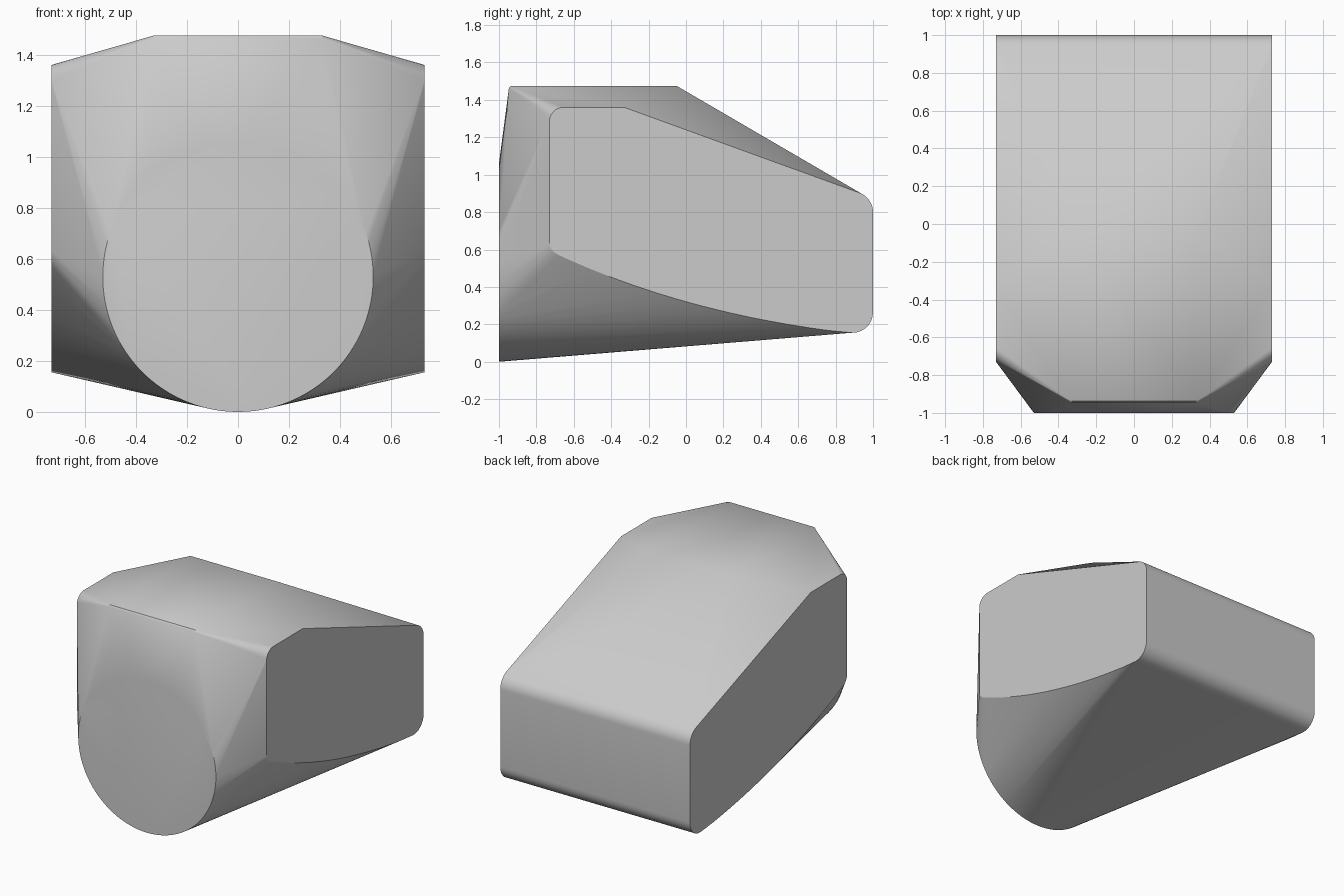
import bpy, bmesh
from math import sin, cos, pi, radians

cube = bpy.data.objects.get("Cube")
if cube:
    bpy.data.objects.remove(cube, do_unlink=True)

HALF = 0.73      # half width of the body
RADIUS = 0.53    # radius of the round front face
TOP = 0.33       # half width of the roof

grey = bpy.data.materials.new("light grey")
grey.use_nodes = True
colour = (0.6, 0.6, 0.6, 1)
grey.diffuse_color = colour
grey.node_tree.nodes["Principled BSDF"].inputs["Base Color"].default_value = colour


def arc(cy, cz, r, start, end, steps=8):
    """Points (y, z) along an arc, angles in degrees."""
    angles = [radians(start + (end - start) * i / steps) for i in range(steps + 1)]
    return [(cy + r * cos(a), cz + r * sin(a)) for a in angles]


# Side outline: rounded corners, sloping back and a curved belly
side = [(-0.33, 1.36)]
side += arc(-0.655, 1.285, 0.075, 90, 180)
side += [(-0.73, 0.63), (-0.722, 0.606), (-0.705, 0.585), (-0.68, 0.57)]
belly = [(-0.68, 0.57), (0.0, 0.255), (0.86, 0.155)]
for i in range(1, 16):
    t = i / 16
    side.append(tuple((1 - t) ** 2 * a + 2 * t * (1 - t) * b + t * t * c
                      for a, b, c in zip(*belly)))
side += arc(0.89, 0.265, 0.11, -105, 0)
side += arc(0.89, 0.80, 0.11, 0, 65)

points = [(s * HALF, y, z) for y, z in side for s in (-1, 1)]

# Round front face
SEGMENTS = 96
points += [(RADIUS * sin(2 * pi * i / SEGMENTS), -1,
            RADIUS - RADIUS * cos(2 * pi * i / SEGMENTS)) for i in range(SEGMENTS)]

# Flat roof with a narrow eased front edge
roof = [(-0.05, 1.475), (-0.938, 1.475), (-0.947, 1.463)]
points += [(s * TOP, y, z) for y, z in roof for s in (-1, 1)]

# Taut skin over the sides, the front face and the roof
bm = bmesh.new()
for p in points:
    bm.verts.new(p)
hull = bmesh.ops.convex_hull(bm, input=bm.verts)
loose = {v for v in hull["geom_interior"] if isinstance(v, bmesh.types.BMVert)}
bmesh.ops.delete(bm, geom=list(loose), context="VERTS")
bmesh.ops.dissolve_limit(bm, angle_limit=radians(0.2), verts=bm.verts, edges=bm.edges)
bmesh.ops.recalc_face_normals(bm, faces=bm.faces)

mesh = bpy.data.meshes.new("body")
bm.to_mesh(mesh)
bm.free()
mesh.materials.append(grey)
body = bpy.data.objects.new("body", mesh)
bpy.context.collection.objects.link(body)

bpy.ops.object.select_all(action="DESELECT")
body.select_set(True)
bpy.context.view_layer.objects.active = body
bpy.ops.object.shade_smooth_by_angle(angle=radians(30))
